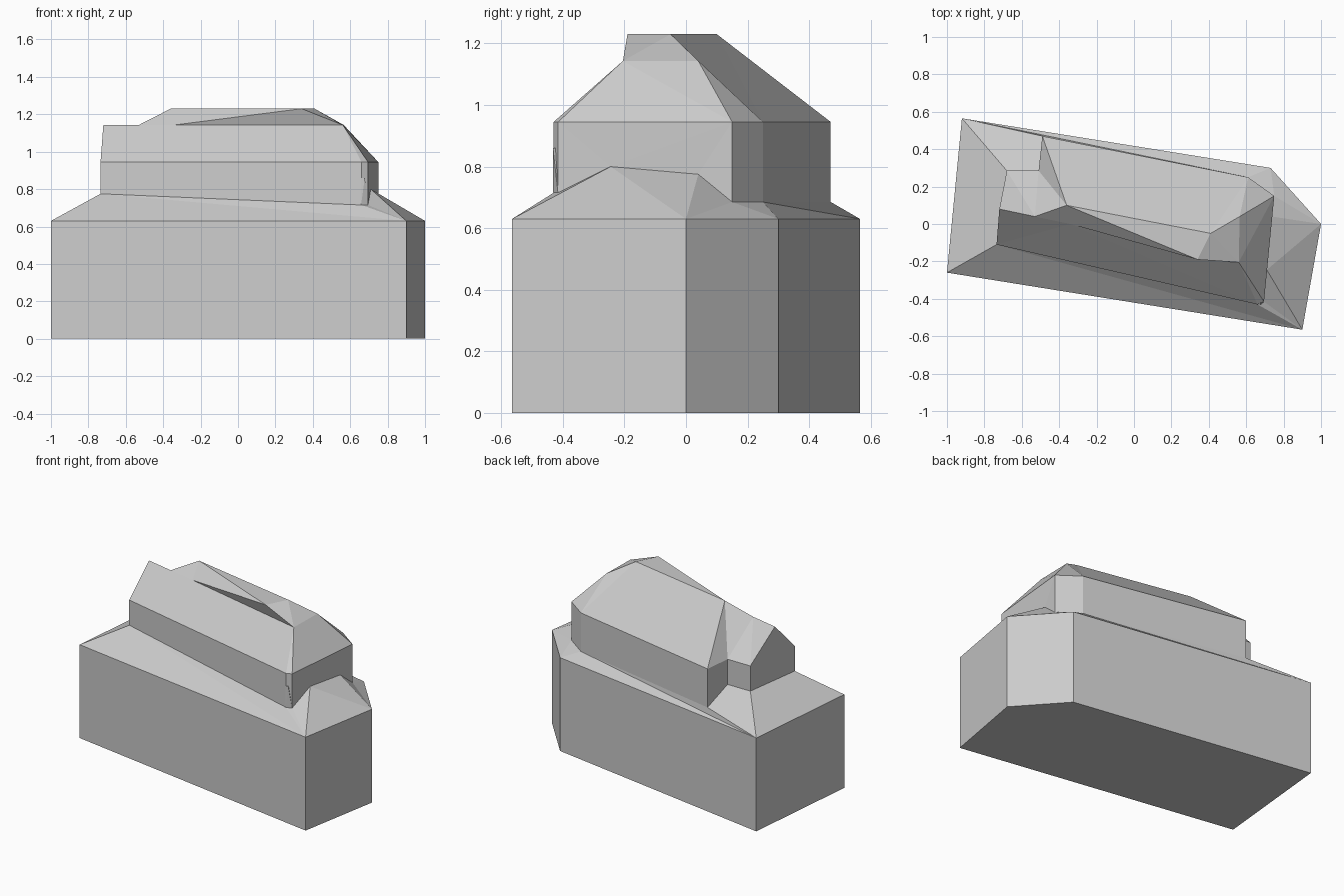
import bpy, bmesh

if "Cube" in bpy.data.objects:
    bpy.data.objects.remove(bpy.data.objects["Cube"])

BASE_Z, EAVE_Z, RIDGE_Z, TOP_Z = 0.63, 0.945, 1.143, 1.23


def make(name, points, faces):
    """Flat-faced part from named points; each face is a string of point names."""
    bm = bmesh.new()
    v = {k: bm.verts.new(p) for k, p in points.items()}
    for f in faces.split():
        bm.faces.new([v[k] for k in f.split("-")])
    bmesh.ops.recalc_face_normals(bm, faces=bm.faces)
    bmesh.ops.triangulate(bm, faces=[f for f in bm.faces if len(f.verts) > 3])
    me = bpy.data.meshes.new(name)
    bm.to_mesh(me)
    bm.free()
    ob = bpy.data.objects.new(name, me)
    bpy.context.collection.objects.link(ob)
    return ob


# Footprint of the ground storey, counter-clockwise
foot = dict(A=(-1, -.26), B=(.90, -.565), C=(1, 0), D=(.73, .30), E=(-.92, .565))
# Foot of the upper storey; b2 and c1 are where the skirt climbs the end wall
upper = dict(a=(-.735, -.11, .775), b0=(.66, -.43, .715), b=(.695, -.415, .715),
             b2=(.71, -.245, .80), c1=(.735, .04, .775), c=(.75, .15, .685),
             d=(.61, .25, .685), e=(-.49, .47, .685),
             f=(-.51, .285, .775), g=(-.68, .285, .775))
eave_keys = ["a", "b0", "b", "c", "d", "e", "f", "g"]
eave = {k.upper() + "e": (*upper[k][:2], EAVE_Z) for k in eave_keys}
base_top = {k: (*p, BASE_Z) for k, p in foot.items()}

# Ground storey: open-topped prism closed by the skirt roof
base_bottom = {k + "0": (*p, 0) for k, p in foot.items()}
keys = list(foot)
sides = " ".join(f"{p}0-{q}0-{q}-{p}" for p, q in zip(keys, keys[1:] + keys[:1]))
make("ground_storey", {**base_top, **base_bottom}, sides + " E0-D0-C0-B0-A0")

# Sloping skirt roof between the storeys
make("skirt_roof", {**base_top, **upper},
     "A-B-a B-b0-a B-b-b0 B-b2-b B-C-b2 C-c1-b2 C-c-c1 C-D-c D-d-c "
     "D-E-d E-e-d E-f-e E-g-f E-A-g A-a-g")

# Upper storey: walls and hipped roof with a low wing at the left end
roof = dict(k=(-.72, .08, RIDGE_Z), m=(-.53, .04, RIDGE_Z), t=(-.34, 0, RIDGE_Z),
            n=(.56, -.205, RIDGE_Z), s=(.565, .04, RIDGE_Z),
            p=(-.36, .10, TOP_Z), q=(.34, -.19, TOP_Z), r=(.41, -.05, TOP_Z))
walls = ("a-b0-B0e-Ae b0-b-Be-B0e b-b2-Be b2-c1-Ce-Be c1-c-Ce c-d-De-Ce "
         "d-e-Ee-De e-f-Fe-Ee f-g-Ge-Fe g-a-Ae-Ge ")
roofs = ("Ae-B0e-n-t-m-k B0e-Be-n Be-Ce-s-n Ce-De-r-s De-Ee-p-r Ee-Fe-p "
         "Fe-m-p Fe-Ge-k-m Ge-Ae-k m-t-p t-q-p t-n-q n-s-r-q p-q-r")
make("upper_storey", {**upper, **eave, **roof}, walls + roofs)

# Small buttress at the front right corner
make("corner_buttress",
     dict(u=(.658, -.432, .715), v=(.695, -.416, .715), w=(.678, -.432, .86),
          x=(.658, -.432, .86), y=(.658, -.415, .715), z=(.67, -.415, .86)),
     "u-v-w-x u-x-z-y v-y-z-w x-w-z u-y-v")
